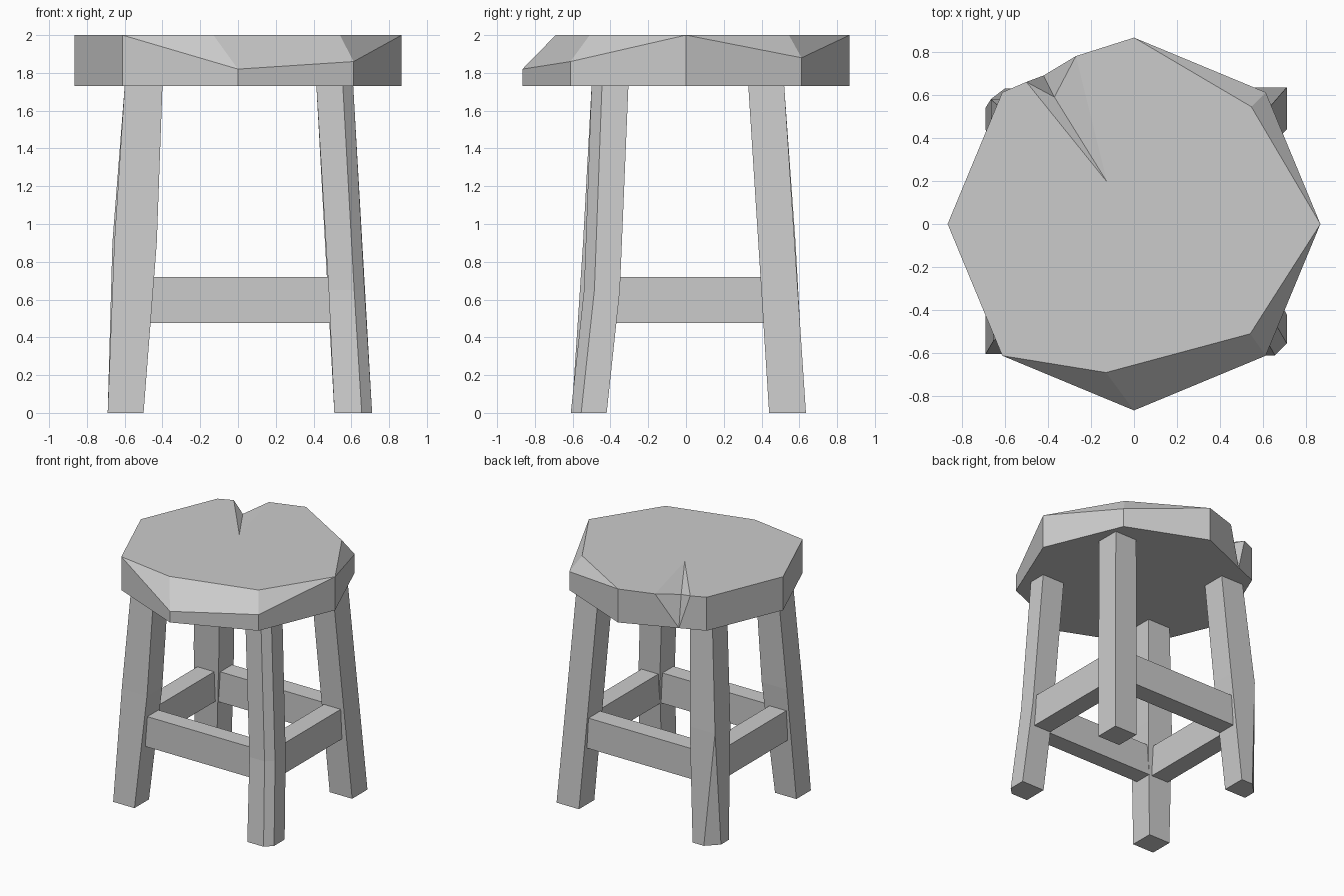
import bpy, bmesh

if "Cube" in bpy.data.objects:
    bpy.data.objects.remove(bpy.data.objects["Cube"])


def make_object(name, bm):
    bmesh.ops.remove_doubles(bm, verts=bm.verts, dist=0.0005)
    bmesh.ops.recalc_face_normals(bm, faces=bm.faces)
    mesh = bpy.data.meshes.new(name)
    bm.to_mesh(mesh)
    bm.free()
    obj = bpy.data.objects.new(name, mesh)
    bpy.context.collection.objects.link(obj)
    return obj


def loft(name, rings):
    """Skin a stack of equal-length rings and cap both ends."""
    bm = bmesh.new()
    rows = [[bm.verts.new(p) for p in ring] for ring in rings]
    n = len(rows[0])
    for a, b in zip(rows, rows[1:]):
        for i in range(n):
            j = (i + 1) % n
            bm.faces.new((a[i], a[j], b[j], b[i]))
    bm.faces.new(rows[0])
    bm.faces.new(rows[-1])
    return make_object(name, bm)


def leg(name, levels):
    """Each level: z, inner x, outer x, inner y, outer y, outer corner cut."""
    loft(name, [
        [(xi, yi, z), (xo, yi, z),
         (xo, yo - (c if yo > 0 else -c), z),
         (xo - (c if xo > 0 else -c), yo, z), (xi, yo, z)]
        for z, xi, xo, yi, yo, c in levels])


def bar(name, x0, x1, y0, y1, z0=0.475, z1=0.72):
    loft(name, [[(x0, y0, z), (x1, y0, z), (x1, y1, z), (x0, y1, z)]
                for z in (z0, z1)])


# Seat: octagonal slab with chipped rim and a split
R, D, LOW, TOP = 0.866, 0.612, 1.73, 2.0
points = {
    # underside
    "e": (R, 0, LOW), "ne": (D, D, LOW), "n": (0, R, LOW), "nw": (-D, D, LOW),
    "w": (-R, 0, LOW), "sw": (-D, -D, LOW), "s": (0, -R, LOW), "se": (D, -D, LOW),
    # top of the rim
    "E": (R, 0, TOP), "NE": (D, D, 1.88), "N": (0, R, TOP), "NW": (-D, D, TOP),
    "W": (-R, 0, TOP), "SW": (-D, -D, TOP), "S": (0, -R, 1.82), "SE": (D, -D, 1.86),
    # inner edges of the chips
    "ine": (0.545, 0.545, TOP), "is": (-0.13, -0.69, TOP), "ise": (0.54, -0.51, TOP),
    # split
    "cl": (-0.50, 0.66, TOP), "cr": (-0.27, 0.78, TOP), "cb": (-0.42, 0.69, LOW),
    "cm": (-0.37, 0.59, 1.95), "ca": (-0.125, 0.195, TOP),
}
faces = """e ne n cb nw w sw s se
E ine N cr ca cl NW W SW is ise
e ne NE E
ne n N NE
n cb cr N
cb nw NW cl
nw w W NW
w sw SW W
sw s S SW
s se SE S
se e E SE
E NE ine
NE N ine
SW S is
S SE ise is
SE E ise
cl cb cm
cl cm ca
cr cm cb
cr ca cm"""
bm = bmesh.new()
verts = {k: bm.verts.new(p) for k, p in points.items()}
for row in faces.splitlines():
    bm.faces.new([verts[k] for k in row.split()])
make_object("seat", bm)

# Legs: splayed, slightly irregular
leg("front_left_leg", [(0, -0.50, -0.69, -0.42, -0.605, 0),
                       (0.9, -0.43, -0.655, -0.35, -0.545, 0),
                       (1.73, -0.40, -0.60, -0.31, -0.50, 0)])
leg("front_right_leg", [(0, 0.51, 0.71, -0.42, -0.61, 0.055),
                        (0.65, 0.48, 0.67, -0.35, -0.54, 0.055),
                        (1.73, 0.415, 0.61, -0.305, -0.50, 0.055)])
leg("back_right_leg", [(0, 0.51, 0.71, 0.44, 0.635, 0),
                       (1.73, 0.415, 0.61, 0.33, 0.52, 0)])
leg("back_left_leg", [(0, -0.50, -0.69, 0.44, 0.63, 0.09),
                      (0.9, -0.44, -0.665, 0.385, 0.58, 0),
                      (1.73, -0.40, -0.60, 0.33, 0.52, 0)])

# Stretchers between the legs
bar("front_stretcher", -0.47, 0.50, -0.52, -0.38)
bar("back_stretcher", -0.47, 0.50, 0.42, 0.57)
bar("left_stretcher", -0.64, -0.49, -0.38, 0.42)
bar("right_stretcher", 0.49, 0.64, -0.38, 0.42)
